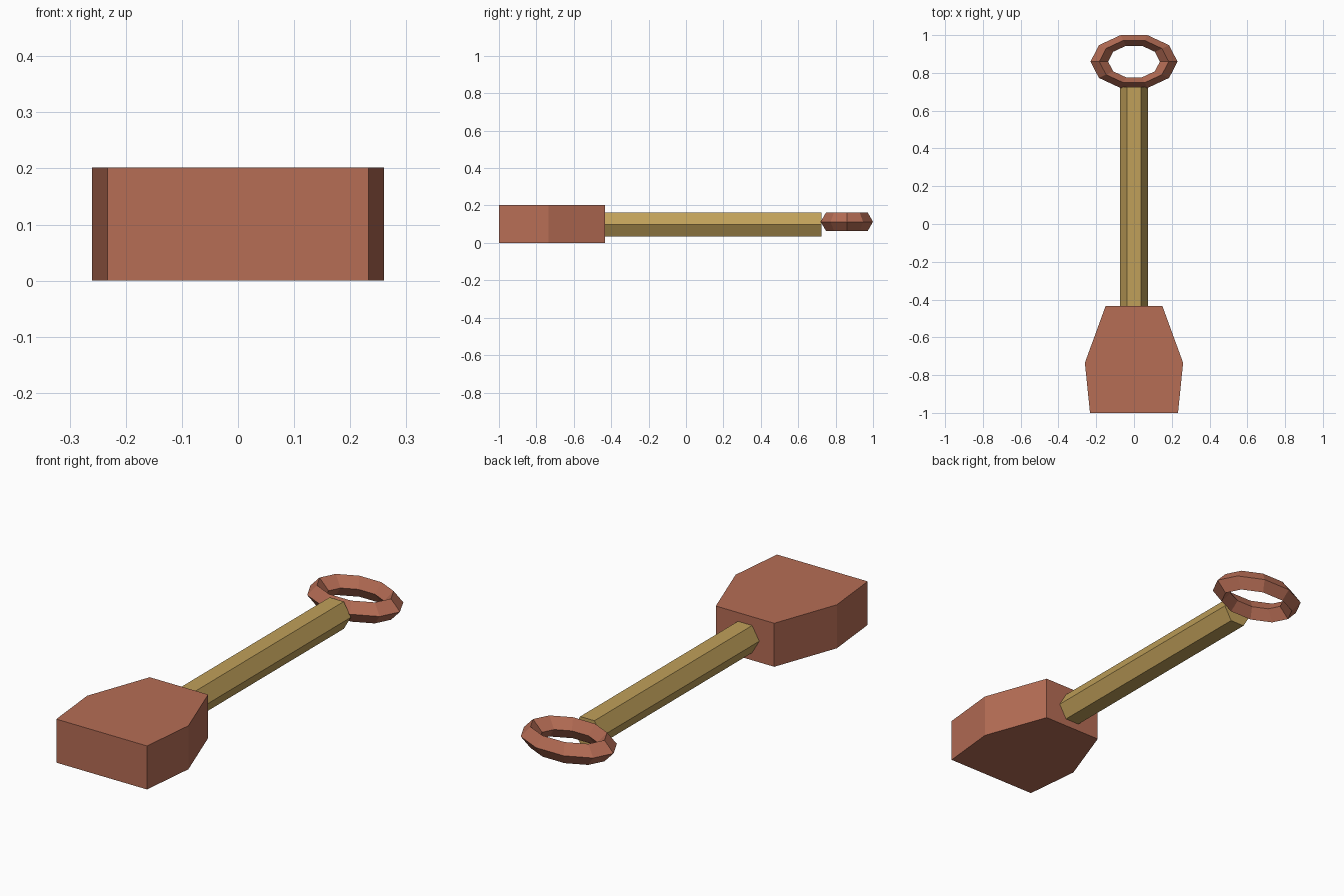
import bpy, bmesh, math

cube = bpy.data.objects.get("Cube")
if cube:
    bpy.data.objects.remove(cube, do_unlink=True)


def make_material(name, colour):
    mat = bpy.data.materials.new(name)
    mat.use_nodes = True
    mat.diffuse_color = colour
    mat.node_tree.nodes["Principled BSDF"].inputs["Base Color"].default_value = colour
    return mat


def finish(obj, name, mat):
    obj.name = obj.data.name = name
    obj.data.materials.append(mat)
    bpy.ops.object.select_all(action="DESELECT")
    obj.select_set(True)
    bpy.context.view_layer.objects.active = obj
    bpy.ops.object.transform_apply(location=False, rotation=True, scale=True)


rust = make_material("rust red", (0.468, 0.153, 0.091, 1))
wood = make_material("tan wood", (0.527, 0.352, 0.102, 1))

# Thick blade: half outline mirrored, then extruded upwards
half = [(0.233, -1.0), (0.26, -0.735), (0.15, -0.433)]
outline = half + [(-x, y) for x, y in reversed(half)]
bm = bmesh.new()
base = bm.faces.new([bm.verts.new((x, y, 0)) for x, y in outline])
top = bmesh.ops.extrude_face_region(bm, geom=[base])["geom"]
bmesh.ops.translate(bm, vec=(0, 0, 0.202),
                    verts=[v for v in top if isinstance(v, bmesh.types.BMVert)])
bmesh.ops.recalc_face_normals(bm, faces=bm.faces)
mesh = bpy.data.meshes.new("blade")
bm.to_mesh(mesh)
bm.free()
blade = bpy.data.objects.new("blade", mesh)
bpy.context.collection.objects.link(blade)
finish(blade, "blade", rust)

# Six-sided shaft lying along y, flat side up
start, end = -0.433, 0.724
bpy.ops.mesh.primitive_cylinder_add(
    vertices=6, radius=0.073, depth=end - start,
    location=(0, (start + end) / 2, 0.098), rotation=(math.pi / 2, 0, 0))
shaft = bpy.context.object
# Turn the hexagon so that two corners point sideways
for v in shaft.data.vertices:
    v.co.x, v.co.y = v.co.y, -v.co.x
finish(shaft, "shaft", wood)

# Oval ring grip with a diamond cross-section
bpy.ops.mesh.primitive_torus_add(
    major_segments=10, minor_segments=4, major_radius=0.1835,
    minor_radius=0.0465, location=(0, 0.86, 0.113))
ring = bpy.context.object
ring.scale = (1, 0.64, 1.05)
finish(ring, "ring_grip", rust)
